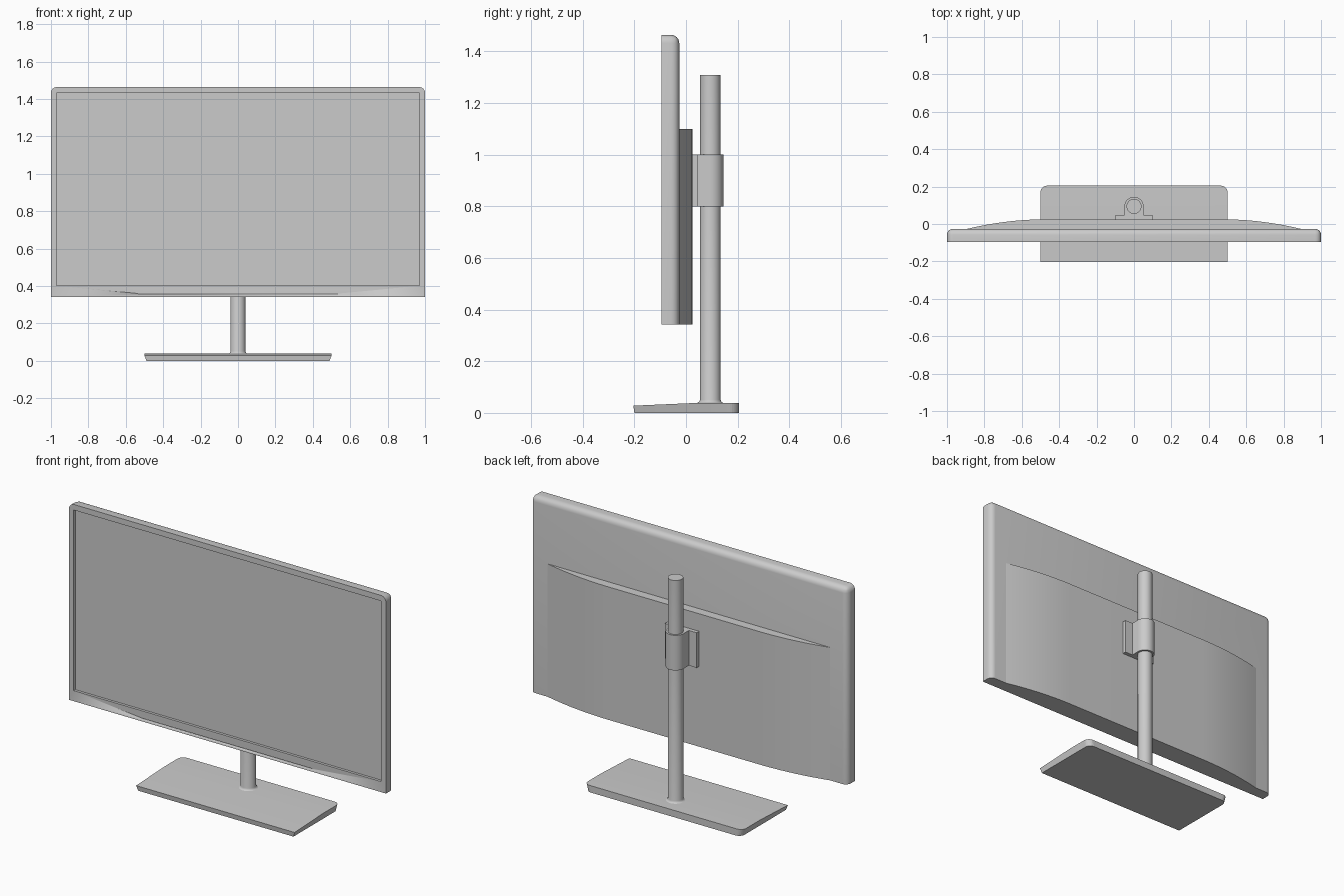
import bpy, bmesh
from math import cos, sin, pi, radians

if "Cube" in bpy.data.objects:
    bpy.data.objects.remove(bpy.data.objects["Cube"])


def finish(name, bm, angle=35):
    bmesh.ops.recalc_face_normals(bm, faces=bm.faces)
    mesh = bpy.data.meshes.new(name)
    bm.to_mesh(mesh)
    bm.free()
    ob = bpy.data.objects.new(name, mesh)
    bpy.context.collection.objects.link(ob)
    bpy.ops.object.select_all(action='DESELECT')
    ob.select_set(True)
    bpy.context.view_layer.objects.active = ob
    bpy.ops.object.shade_smooth_by_angle(angle=radians(angle))
    return ob


def prism(outline, z0, z1):
    """Extrude an xy outline from z0 to z1."""
    bm = bmesh.new()
    face = bm.faces.new([bm.verts.new((x, y, z0)) for x, y in outline])
    ext = bmesh.ops.extrude_face_region(bm, geom=[face])['geom']
    for v in ext:
        if isinstance(v, bmesh.types.BMVert):
            v.co.z = z1
    return bm


def box(x0, x1, y0, y1, z0, z1):
    return prism([(x0, y0), (x1, y0), (x1, y1), (x0, y1)], z0, z1)


def arc(cx, cy, r, a0, a1, n):
    return [(cx + r * cos(radians(a0 + (a1 - a0) * i / n)),
             cy + r * sin(radians(a0 + (a1 - a0) * i / n))) for i in range(n + 1)]


def cut(target, cutter):
    cutter.hide_render = True
    mod = target.modifiers.new("cut", 'BOOLEAN')
    mod.operation, mod.object, mod.solver = 'DIFFERENCE', cutter, 'EXACT'
    bpy.context.view_layer.objects.active = target
    bpy.ops.object.modifier_apply(modifier=mod.name)
    bpy.data.objects.remove(cutter)


# Panel housing: rounded top corners and rounded back edges, square bottom
FRONT, BACK, BOTTOM, TOP = -0.095, -0.026, 0.342, 1.464
bm = box(-1, 1, FRONT, BACK, BOTTOM, TOP)
edges = []
for e in bm.edges:
    a, b = (v.co for v in e.verts)
    on_back = a.y > -0.05 and b.y > -0.05
    low = a.z < 0.5 and b.z < 0.5
    top_corner = a.z > 1 and b.z > 1 and abs(a.x - b.x) < 0.01
    if (on_back and not low) or top_corner:
        edges.append(e)
bmesh.ops.bevel(bm, geom=edges, offset=0.032, segments=6, profile=0.5,
                affect='EDGES', clamp_overlap=True)
panel = finish("panel_housing", bm)

# Screen recess and thin groove in the lower bezel
cut(panel, finish("screen_cutter", box(-0.97, 0.97, -0.2, FRONT + 0.015, 0.402, 1.432)))
cut(panel, finish("groove_cutter", box(-0.535, 0.535, -0.2, FRONT + 0.008, 0.356, 0.36)))

# Curved bulge on the back
side = []
for i in range(15):
    u = i / 14
    side.append((0.9 - 0.43 * u, -0.028 + 0.053 * (1 - (1 - u) ** 2)))
outline = [(0.9, -0.04)] + side
outline += [(-x, y) for x, y in reversed(outline)]
finish("back_bulge", prism(outline, BOTTOM, 1.10))

# Stand base: tapered slab with rounded rear corners and a sloping front
outline = [(-0.5, -0.204), (0.5, -0.204)]
outline += arc(0.465, 0.17, 0.035, 0, 90, 6) + arc(-0.465, 0.17, 0.035, 90, 180, 6)
bm = prism(outline, 0, 0.039)
bmesh.ops.bisect_plane(bm, geom=bm.verts[:] + bm.edges[:] + bm.faces[:],
                       plane_co=(0, 0.05, 0), plane_no=(0, 1, 0))
for v in bm.verts:
    if v.co.z < 0.01:
        v.co.x *= 0.98
        if v.co.y < 0:
            v.co.y += 0.004
    elif v.co.y < 0:
        v.co.z = 0.028
finish("stand_base", bm, 5)

# Pole with a small flare where it meets the base
PY, PR = 0.094, 0.04
bm = bmesh.new()
profile = [(0.05, 0.03), (0.05, 0.039), (0.045, 0.041), (0.042, 0.045),
           (PR, 0.051), (PR, 1.308)]
N = 48
rings = [[bm.verts.new((r * cos(2 * pi * k / N), PY + r * sin(2 * pi * k / N), z))
          for k in range(N)] for r, z in profile]
for lo, hi in zip(rings, rings[1:]):
    for k in range(N):
        bm.faces.new((lo[k], lo[(k + 1) % N], hi[(k + 1) % N], hi[k]))
bm.faces.new(rings[0])
bm.faces.new(rings[-1])
finish("stand_pole", bm)

# Sliding bracket: flange against the bulge and a U-shaped collar round the pole
outline = [(-0.1, 0.02), (0.1, 0.02), (0.1, 0.047), (0.051, 0.047)]
outline += arc(0, PY, 0.051, 0, 180, 24) + [(-0.051, 0.047), (-0.1, 0.047)]
finish("mount_bracket", prism(outline, 0.80, 1.0))
